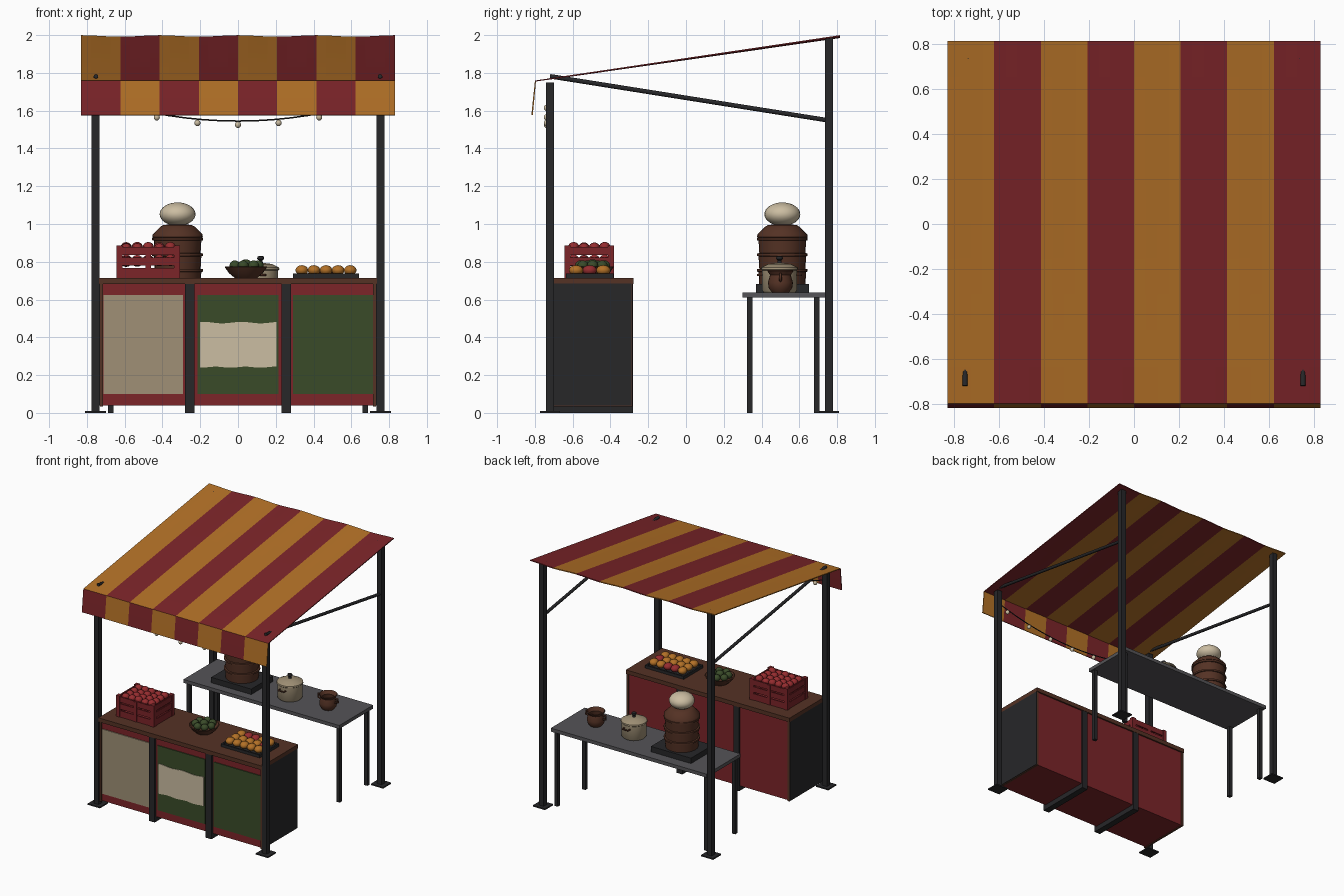
import bpy, bmesh, math, random
from mathutils import Vector, Matrix

if "Cube" in bpy.data.objects:
    bpy.data.objects.remove(bpy.data.objects["Cube"])

random.seed(4)

def mat(name, r, g, b):
    m = bpy.data.materials.new(name)
    m.diffuse_color = (r, g, b, 1)
    m.use_nodes = True
    m.node_tree.nodes["Principled BSDF"].inputs["Base Color"].default_value = m.diffuse_color
    return m

ORANGE = mat("orange", 0.45, 0.165, 0.02)
RED = mat("dark_red", 0.20, 0.018, 0.022)
BLACK = mat("black_metal", 0.02, 0.02, 0.022)
BROWN = mat("brown_wood", 0.09, 0.032, 0.018)
GREEN = mat("green", 0.042, 0.07, 0.022)
TAN = mat("tan_board", 0.35, 0.28, 0.18)
CREAM = mat("cream", 0.60, 0.51, 0.36)
GREY = mat("grey_steel", 0.09, 0.088, 0.095)
TOMATO = mat("tomato_red", 0.30, 0.025, 0.028)

def finish(name, bm, *mats, smooth=False):
    me = bpy.data.meshes.new(name)
    bmesh.ops.recalc_face_normals(bm, faces=bm.faces)
    bm.to_mesh(me)
    bm.free()
    for m in mats:
        me.materials.append(m)
    ob = bpy.data.objects.new(name, me)
    bpy.context.collection.objects.link(ob)
    if smooth:
        bpy.ops.object.select_all(action='DESELECT')
        ob.select_set(True)
        bpy.context.view_layer.objects.active = ob
        bpy.ops.object.shade_smooth_by_angle(angle=math.radians(40))
    return ob

def boxes(name, m, *spans):
    """Boxes given as (x0, x1, y0, y1, z0, z1)."""
    bm = bmesh.new()
    for x0, x1, y0, y1, z0, z1 in spans:
        mtx = Matrix.Translation(((x0+x1)/2, (y0+y1)/2, (z0+z1)/2)) @ \
            Matrix.Diagonal((x1-x0, y1-y0, z1-z0, 1))
        bmesh.ops.create_cube(bm, size=1, matrix=mtx)
    return finish(name, bm, m)

def balls(name, m, items, seg=14):
    """Ellipsoids given as (centre, radii)."""
    bm = bmesh.new()
    for c, r in items:
        bmesh.ops.create_uvsphere(bm, u_segments=seg, v_segments=seg*2//3, radius=1,
                                  matrix=Matrix.Translation(c) @ Matrix.Diagonal((*r, 1)))
    return finish(name, bm, m, smooth=True)

def lathe(name, m, x, y, profile, n=24):
    bm = bmesh.new()
    vs = [bm.verts.new((x+r, y, z)) for r, z in profile]
    es = [bm.edges.new(p) for p in zip(vs, vs[1:])]
    bmesh.ops.spin(bm, geom=vs+es, cent=(x, y, 0), axis=(0, 0, 1),
                   angle=2*math.pi, steps=n)
    bmesh.ops.remove_doubles(bm, verts=bm.verts, dist=0.0005)
    return finish(name, bm, m, smooth=True)

def tube(name, m, pts, r):
    cu = bpy.data.curves.new(name, 'CURVE')
    cu.dimensions = '3D'
    cu.bevel_depth = r
    cu.bevel_resolution = 2
    cu.use_fill_caps = True
    sp = cu.splines.new('POLY')
    sp.points.add(len(pts)-1)
    for p, q in zip(sp.points, pts):
        p.co = (*q, 1)
    cu.materials.append(m)
    ob = bpy.data.objects.new(name, cu)
    bpy.context.collection.objects.link(ob)

# Striped canopy with hanging valance
NX, NY = 32, 10
bm = bmesh.new()
rows = []
for j in range(-2, NY+1):
    t = max(j, 0)/NY
    row = []
    for i in range(NX+1):
        x = -0.83 + 1.66*i/NX
        if j < 0:
            y, z = -0.797 + 0.009*j, 1.757 + 0.0905*j
        else:
            y = -0.797 + 1.612*t
            z = 1.757 + 0.239*t - 0.004*t*(1-math.cos(x*2*math.pi/0.415))
        row.append(bm.verts.new((x, y, z)))
    rows.append(row)
for j in range(len(rows)-1):
    for i in range(NX):
        f = bm.faces.new((rows[j][i], rows[j][i+1], rows[j+1][i+1], rows[j+1][i]))
        f.material_index = (i//4 + (j < 2)) % 2
canopy = finish("striped_canopy", bm, ORANGE, RED)
sol = canopy.modifiers.new("thickness", 'SOLIDIFY')
sol.thickness, sol.offset = 0.007, 0

# Posts, foot plates and braces
for s, side in ((-1, "left"), (1, "right")):
    x = s*0.755
    for y, top, end in ((-0.72, 1.75, "front"), (0.757, 1.985, "back")):
        boxes(f"{end}_{side}_post", BLACK, (x-0.021, x+0.021, y-0.021, y+0.021, 0, top))
        boxes(f"{end}_{side}_foot_plate", BLACK, (x-0.055, x+0.055, y-0.052, y+0.052, 0, 0.01))
    tube(f"{side}_brace", BLACK, [(s*0.752, -0.72, 1.782), (s*0.752, 0.745, 1.55)], 0.012)

# String of bulbs behind the valance
sag = lambda x: 1.525 + 0.216*x*x
tube("light_wire", BLACK, [(k*0.0925, -0.737, sag(k*0.0925)+0.02) for k in range(-8, 9)], 0.004)
balls("light_bulbs", CREAM, [((k*0.215, -0.737, sag(k*0.215)), (0.016, 0.016, 0.017))
                             for k in range(-3, 4)], 12)

# Counter: red cabinet, brown edges, dark sides, wooden top
boxes("counter_cabinet", RED, (-0.715, 0.715, -0.722, -0.29, 0.04, 0.685))
boxes("counter_end_boards", BROWN, *[(s*0.7225-0.0075, s*0.7225+0.0075, -0.735, -0.283, 0.035, 0.685)
                                     for s in (-1, 1)])
boxes("counter_side_panels", BLACK, *[(s*0.732-0.003, s*0.732+0.003, -0.731, -0.288, 0.04, 0.684)
                                      for s in (-1, 1)])
boxes("counter_top", BROWN, (-0.735, 0.735, -0.742, -0.278, 0.682, 0.715))
boxes("counter_frames", BLACK, *[(x-0.026, x+0.026, -0.742, -0.28, 0, 0.683) for x in (-0.255, 0.255)])
boxes("tan_front_panel", TAN, (-0.712, -0.29, -0.729, -0.721, 0.10, 0.625))
boxes("green_front_panels", GREEN, (-0.215, 0.215, -0.729, -0.721, 0.10, 0.625),
      (0.29, 0.715, -0.729, -0.721, 0.10, 0.625))

# Cloth sheet with slightly uneven edge
bm = bmesh.new()
N = 16
xs = [-0.2 + 0.405*i/N for i in range(N+1)]
low = [bm.verts.new((x, -0.733, 0.242 + 0.003*math.sin(40*x))) for x in xs]
high = [bm.verts.new((x, -0.733, 0.478 + 0.004*math.sin(31*x+1))) for x in xs]
for i in range(N):
    bm.faces.new((low[i], low[i+1], high[i+1], high[i]))
sheet = finish("cloth_sheet", bm, CREAM)
sheet.modifiers.new("thickness", 'SOLIDIFY').thickness = 0.004

# Back table
boxes("back_table_top", GREY, (-0.70, 0.70, 0.30, 0.735, 0.61, 0.638))
boxes("back_table_legs", BLACK, *[(x-0.015, x+0.015, y-0.015, y+0.015, 0, 0.612)
                                  for x in (-0.673, 0.673) for y in (0.337, 0.693)])

# Stove slab and tiered steamer with puffed cover
SX, SY = -0.32, 0.51
boxes("stove_slab", BLACK, (SX-0.18, SX+0.18, SY-0.14, SY+0.14, 0.638, 0.682))
prof = [(0, 0.68)]
for k in range(3):
    z = 0.68 + 0.083*k
    prof += [(0.122, z), (0.126, z+0.066), (0.134, z+0.068), (0.134, z+0.081), (0.122, z+0.083)]
prof += [(0.134, 0.93), (0.132, 0.945), (0.092, 0.985), (0.075, 0.995), (0, 1.0)]
lathe("steamer", BROWN, SX, SY, prof)
lathe("steamer_neck", BROWN, SX, SY, [(0, 0.99), (0.045, 0.99), (0.05, 1.015), (0, 1.02)])
balls("steamer_cover", CREAM, [((SX, SY, 1.052), (0.095, 0.095, 0.062))], 24)

# Cream lidded pot
PX, PY = 0.12, 0.495
lathe("lidded_pot", TAN, PX, PY, [(0, 0.638), (0.085, 0.638), (0.093, 0.648), (0.093, 0.755), (0.099, 0.76),
                                  (0.097, 0.77), (0.06, 0.788), (0, 0.796)])
lathe("lid_knob", BLACK, PX, PY, [(0, 0.79), (0.012, 0.79), (0.01, 0.808), (0.019, 0.815), (0.017, 0.828), (0, 0.832)], 14)
for s in (-1, 1):
    tube("pot_handle", BROWN, [(PX-0.025, PY+s*0.09, 0.73), (PX-0.025, PY+s*0.115, 0.73),
                               (PX+0.025, PY+s*0.115, 0.73), (PX+0.025, PY+s*0.09, 0.73)], 0.006)

# Small brown cooking pot
QX, QY = 0.46, 0.50
lathe("small_pot", BROWN, QX, QY, [(0, 0.638), (0.045, 0.638), (0.062, 0.66), (0.066, 0.69), (0.055, 0.73),
                                   (0.07, 0.752), (0.066, 0.757), (0.048, 0.73), (0.055, 0.69), (0, 0.66)])
for s in (-1, 1):
    tube("small_pot_handle", BROWN, [(QX+s*0.058, QY, 0.735), (QX+s*0.088, QY, 0.735),
                                     (QX+s*0.088, QY, 0.705), (QX+s*0.062, QY, 0.70)], 0.007)

# Slatted crate of tomatoes
x0, x1, y0, y1, z0 = -0.64, -0.31, -0.64, -0.385, 0.715
spans = [(x0, x1, y0, y1, z0, z0+0.012)]
for k in range(3):
    a, b = z0+0.008+0.056*k, z0+0.052+0.056*k
    spans += [(x0, x1, y, y+0.01, a, b) for y in (y0, y1-0.01)]
    spans += [(x, x+0.01, y0, y1, a, b) for x in (x0, x1-0.01)]
spans += [(x-0.016, x+0.016, y-0.016, y+0.016, z0, z0+0.172)
          for x in (x0+0.012, x1-0.012) for y in (y0+0.012, y1-0.012)]
spans += [((x0+x1)/2-0.014, (x0+x1)/2+0.014, y-0.003, y+0.003, z0, z0+0.16) for y in (y0, y1)]
boxes("tomato_crate", RED, *spans)
balls("tomatoes", TOMATO, [((-0.592+0.0585*i, -0.595+0.055*j, 0.80+0.068*k+random.uniform(0, 0.01)),
                            (0.03, 0.03, 0.028)) for i in range(5) for j in range(4) for k in range(2)], 12)

# Bowl of green fruit
BX, BY = 0.042, -0.495
lathe("fruit_bowl", BROWN, BX, BY, [(0, 0.715), (0.06, 0.715), (0.09, 0.74), (0.113, 0.773),
                                    (0.106, 0.776), (0.08, 0.75), (0, 0.735)])
ring = [((BX+0.065*math.cos(a*math.pi/3.5), BY+0.065*math.sin(a*math.pi/3.5), 0.78),
         (0.029, 0.029, 0.027)) for a in range(7)]
balls("green_fruit", GREEN, ring + [((BX, BY, 0.785), (0.032, 0.032, 0.028))])

# Tray of buns with a few red pieces
boxes("bun_tray", BLACK, (0.30, 0.63, -0.625, -0.395, 0.715, 0.728),
      (0.29, 0.64, -0.635, -0.623, 0.715, 0.738), (0.29, 0.64, -0.397, -0.385, 0.715, 0.738),
      (0.29, 0.302, -0.635, -0.385, 0.715, 0.738), (0.628, 0.64, -0.635, -0.385, 0.715, 0.738))
buns = {ORANGE: [], TOMATO: []}
for i in range(5):
    for j in range(3):
        m = TOMATO if (i + 2*j) % 7 == 6 or (i, j) == (1, 2) else ORANGE
        buns[m].append(((0.338+0.064*i, -0.582+0.072*j, 0.755), (0.034, 0.038, 0.027)))
balls("orange_buns", ORANGE, buns[ORANGE])
balls("red_buns", TOMATO, buns[TOMATO])
